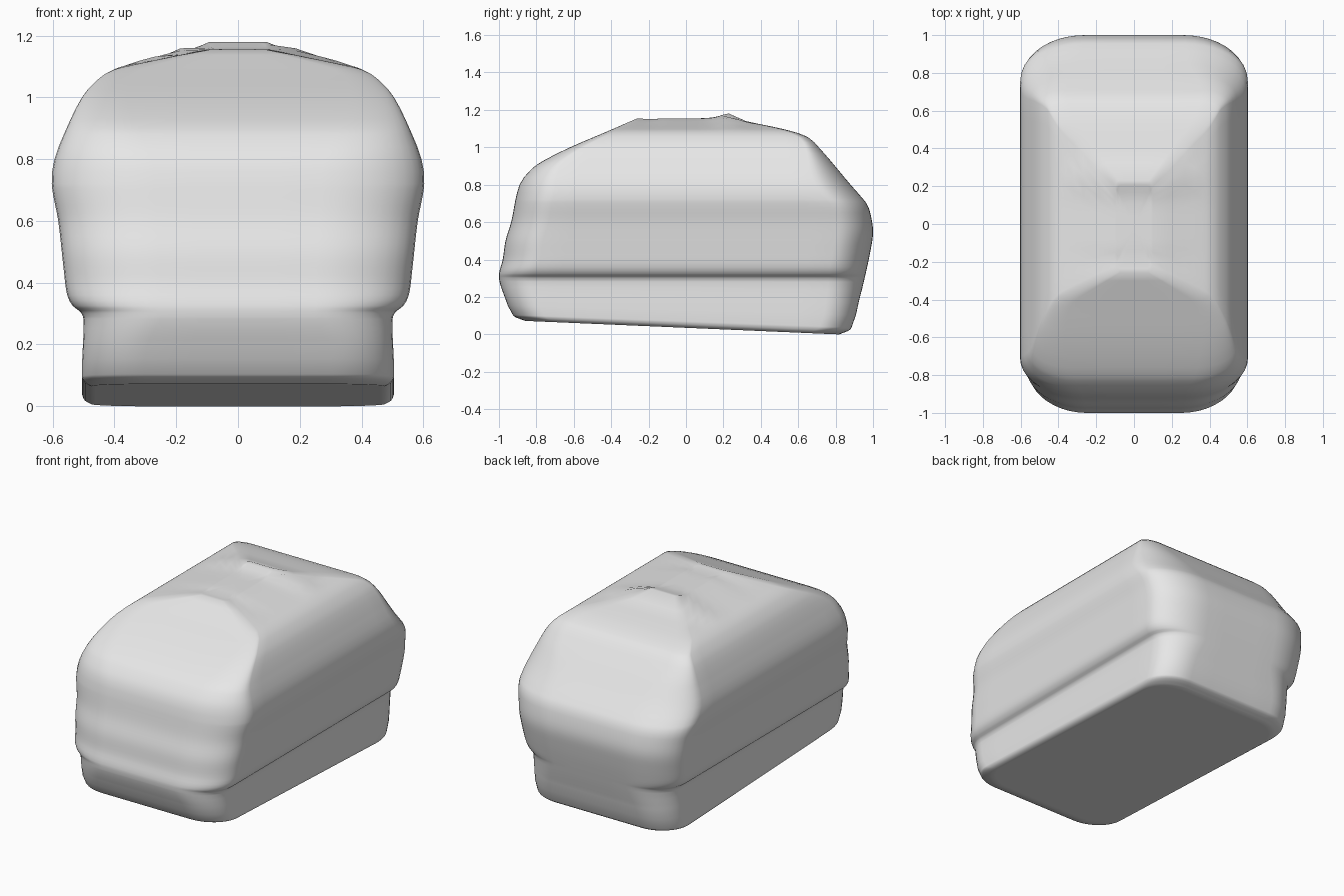
import bpy
import bmesh
import math

if "Cube" in bpy.data.objects:
    bpy.data.objects.remove(bpy.data.objects["Cube"], do_unlink=True)

# Profiles as (height, distance) pairs: half width, front edge and back edge
WIDTH = [(0, .475), (.012, .495), (.04, .505), (.28, .5), (.305, .51), (.325, .535),
         (.36, .553), (.45, .565), (.6, .582), (.72, .603), (.8, .594), (.9, .555),
         (1, .505), (1.05, .462), (1.09, .4), (1.12, .27), (1.155, .1)]
FRONT = [(0, -.86), (.03, -.92), (.17, -.97), (.31, -1), (.4, -.98), (.5, -.965),
         (.6, -.935), (.8, -.89), (.88, -.83), (.93, -.76), (1, -.62),
         (1.09, -.41), (1.155, -.26)]
BACK = [(0, .82), (.03, .88), (.2, .93), (.3, .955), (.45, .987), (.55, 1),
        (.65, .985), (.7, .965), (.8, .88), (1, .71), (1.06, .64),
        (1.1, .51), (1.155, .23)]
TOP = WIDTH[-1][0]
SEAM = .29


def sample(profile, z):
    """Smooth curve through the profile points."""
    def slope(i):
        a, b = profile[max(i - 1, 0)], profile[min(i + 1, len(profile) - 1)]
        return (b[1] - a[1]) / (b[0] - a[0])
    for i in range(len(profile) - 1):
        (za, va), (zb, vb) = profile[i], profile[i + 1]
        if z <= zb or i == len(profile) - 2:
            h = zb - za
            t = min(max((z - za) / h, 0), 1)
            s = t * t * (3 - 2 * t)
            tangents = slope(i) * t * (1 - t) ** 2 - slope(i + 1) * t * t * (1 - t)
            return va + (vb - va) * s + h * tangents


def fade(a, b, value):
    t = min(max((value - a) / (b - a), 0), 1)
    return t * t * (3 - 2 * t)


def place(x, y, z):
    """Tilt the underside and raise the small ridge at the back of the roof."""
    if z < SEAM:
        z += (.035 - .043 * y) * (1 - z / SEAM)
    ridge = .025 * math.exp(-((y - .23) / .06) ** 2)
    dip = .006 * math.exp(-((y + .19) / .04) ** 2)
    return x, y, z + (ridge - dip) * fade(1.08, TOP, z)


def outline(z):
    """Rounded rectangle at one height, softer round the middle than at the roof."""
    w, front, back = (sample(p, z) for p in (WIDTH, FRONT, BACK))
    sharp = fade(.75, 1.1, z)
    low = 1 - fade(.1, .4, z)
    rx = w * (.55 - .33 * sharp - .15 * low)
    ry = .2 - .16 * sharp - .03 * low
    arc = [i * math.pi / 20 for i in range(11)]
    half = [(0, front), ((w - rx) / 2, front)]
    half += [(w - rx + rx * math.sin(a), front + ry - ry * math.cos(a)) for a in arc]
    y0, y1 = front + ry, back - ry
    half += [(w, y0 + (y1 - y0) * i / 12) for i in range(1, 12)]
    half += [(w - rx + rx * math.cos(a), back - ry + ry * math.sin(a)) for a in arc]
    half += [((w - rx) / 2, back), (0, back)]
    return half + [(-x, y) for x, y in half[-2:0:-1]]


bm = bmesh.new()


def add_ring(points, z):
    return [bm.verts.new(place(x, y, z)) for x, y in points]


def bridge(lower, upper):
    n = len(lower)
    for i in range(n):
        j = (i + 1) % n
        bm.faces.new((lower[i], lower[j], upper[j], upper[i]))


def close_end(ring, z, scales, flip):
    """Fill an end with shrinking rings and a centre fan."""
    points = outline(z)
    middle = (sample(FRONT, z) + sample(BACK, z)) / 2
    for s in scales:
        inner = add_ring([(x * s, middle + (y - middle) * s) for x, y in points], z)
        bridge(*((inner, ring) if flip else (ring, inner)))
        ring = inner
    centre = bm.verts.new(place(0, middle, z))
    for i, vert in enumerate(ring):
        bm.faces.new((vert, ring[(i + 1) % len(ring)], centre))


# Body wall, lofted through every profile height and the midpoints between
knots = sorted({z for p in (WIDTH, FRONT, BACK) for z, _ in p})
heights = sorted(knots + [(a + b) / 2 for a, b in zip(knots, knots[1:])])
rings = [add_ring(outline(z), z) for z in heights]
for lower, upper in zip(rings, rings[1:]):
    bridge(lower, upper)

# Underside and roof
close_end(rings[0], 0, (.97, .9, .5), True)
close_end(rings[-1], TOP, (.9, .75, .5, .25), False)
bmesh.ops.recalc_face_normals(bm, faces=bm.faces)
for face in bm.faces:
    face.smooth = True

mesh = bpy.data.meshes.new("loaf_body")
bm.to_mesh(mesh)
bm.free()
body = bpy.data.objects.new("loaf_body", mesh)
bpy.context.collection.objects.link(body)

# Single plain grey
grey = bpy.data.materials.new("light_grey")
grey.use_nodes = True
colour = (.8, .8, .8, 1)
grey.diffuse_color = colour
grey.node_tree.nodes["Principled BSDF"].inputs["Base Color"].default_value = colour
mesh.materials.append(grey)
